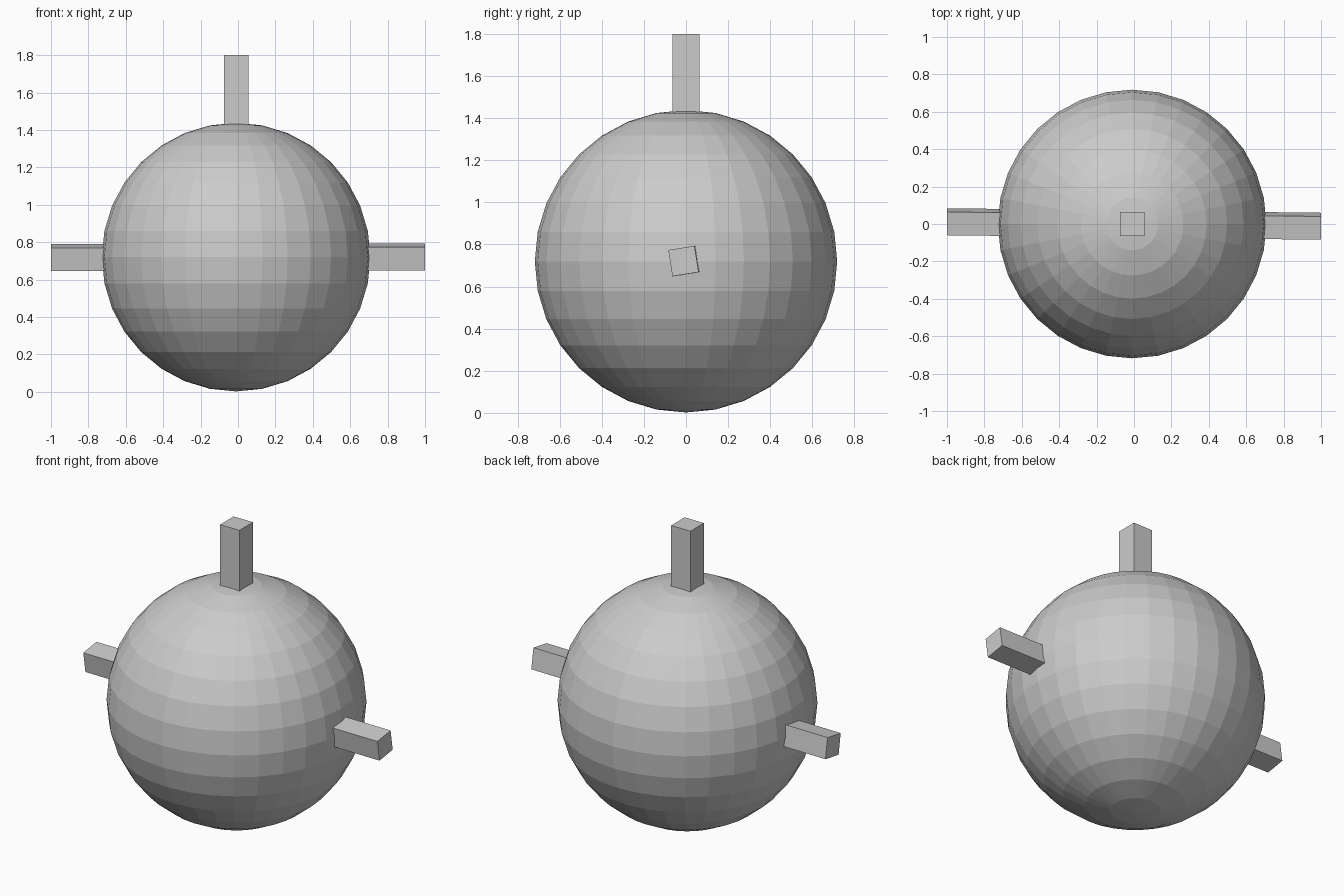
import bpy
from mathutils import Vector, Matrix
from math import radians

cube = bpy.data.objects.get("Cube")
if cube:
    bpy.data.objects.remove(cube, do_unlink=True)

# One plain grey for everything
grey = bpy.data.materials.new("light grey")
colour = (0.6, 0.6, 0.6, 1)
grey.use_nodes = True
grey.diffuse_color = colour
grey.node_tree.nodes["Principled BSDF"].inputs["Base Color"].default_value = colour

CENTRE = Vector((-0.01, 0, 0.72))


def finish(name):
    obj = bpy.context.object
    obj.name = name
    obj.data.materials.append(grey)
    return obj


def bar(name, start, end, width, roll=0):
    """Square bar between two points, rolled about its own length."""
    start, end = Vector(start), Vector(end)
    axis = end - start
    bpy.ops.mesh.primitive_cube_add(size=1)
    obj = finish(name)
    turn = Vector((0, 0, 1)).rotation_difference(axis).to_matrix().to_4x4()
    obj.matrix_world = (Matrix.Translation((start + end) / 2) @ turn
                        @ Matrix.Rotation(radians(roll), 4, "Z")
                        @ Matrix.Diagonal((width, width, axis.length, 1)))
    return obj


# Faceted ball
bpy.ops.mesh.primitive_uv_sphere_add(segments=32, ring_count=16,
                                     radius=0.718, location=CENTRE)
finish("ball")

# Upright post and the cross bar running through the ball
bar("top_post", CENTRE, (-0.01, 0, 1.8), 0.13)
bar("cross_bar", (-1, 0.012, 0.717), (1, -0.012, 0.721), 0.126, 8.3)
